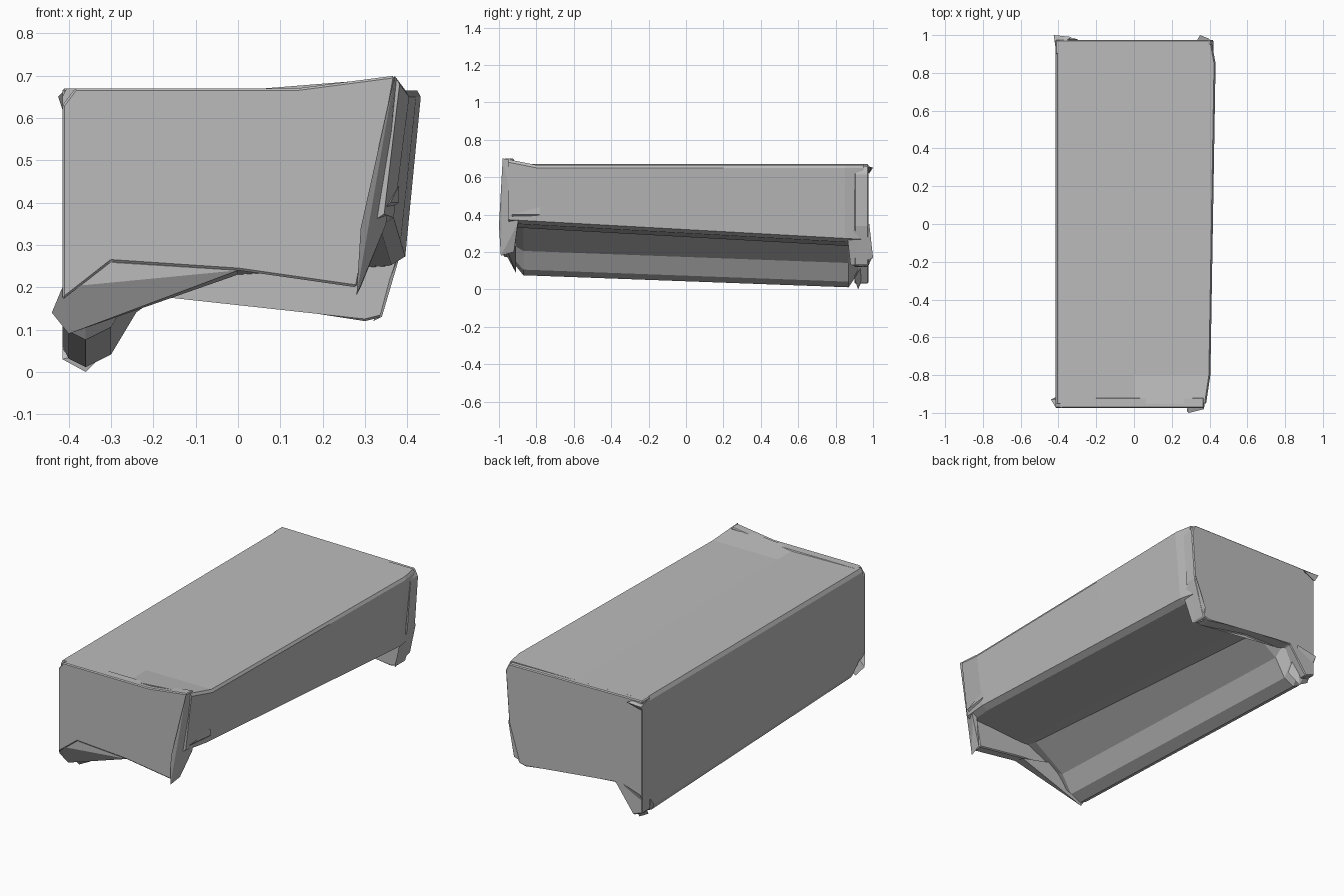
import bpy, bmesh

LEFT, RIGHT, TOP, END = -0.415, 0.42, 0.67, 0.95

default = bpy.data.objects.get("Cube")
if default:
    bpy.data.objects.remove(default, do_unlink=True)

grey = bpy.data.materials.new("plain_grey")
grey.use_nodes = True
grey.diffuse_color = (0.5, 0.5, 0.5, 1)
shader = grey.node_tree.nodes["Principled BSDF"]
shader.inputs["Base Color"].default_value = grey.diffuse_color


def finish(name, bm, bevel=0):
    """Turn a bmesh into a named grey object with an optional chamfer."""
    bmesh.ops.recalc_face_normals(bm, faces=bm.faces)
    mesh = bpy.data.meshes.new(name)
    bm.to_mesh(mesh)
    bm.free()
    mesh.materials.append(grey)
    part = bpy.data.objects.new(name, mesh)
    bpy.context.collection.objects.link(part)
    if bevel:
        chamfer = part.modifiers.new("chamfer", "BEVEL")
        chamfer.width = bevel
        chamfer.segments = 1


def loft(name, outline, stations, place, bevel=0):
    """Closed solid: the outline is placed at every station, then skinned."""
    bm = bmesh.new()
    rings = [[bm.verts.new(place(x, z, station)) for x, z in outline]
             for station in stations]
    for ring, following in zip(rings, rings[1:]):
        for i in range(len(ring)):
            bm.faces.new((ring[i - 1], ring[i], following[i], following[i - 1]))
    caps = [bm.faces.new(rings[0]), bm.faces.new(rings[-1])]
    bmesh.ops.triangulate(bm, faces=caps)
    finish(name, bm, bevel)


def fold(name, *points):
    """Crumpled flap: the convex hull of a few points."""
    bm = bmesh.new()
    corners = [bm.verts.new(point) for point in points]
    hull = bmesh.ops.convex_hull(bm, input=corners)
    loose = [v for v in hull["geom_interior"] if isinstance(v, bmesh.types.BMVert)]
    bmesh.ops.delete(bm, geom=loose, context="VERTS")
    finish(name, bm)


# Upper box: the underside falls to the back, the open side leans and widens
# to the back, and its front top corner is pulled up and in
def place_body(x, z, y):
    if x > 0.1:
        x += y / 60 - (TOP - z) / 9
        if abs(y) == END:
            x -= 0.02
            if y < 0 and z > 0.5:
                z += 0.03
    if z < 0.5:
        z -= y / 18
    return x, y, z


loft("body",
     [(LEFT, 0.3), (0, 0.28), (RIGHT - 0.03, 0.3), (RIGHT, 0.32),
      (RIGHT, TOP - 0.02), (RIGHT - 0.01, TOP - 0.005), (0, TOP - 0.005),
      (LEFT + 0.01, TOP), (LEFT, TOP - 0.02)],
     [-END, -0.8, 0.2, 0.85, END], place_body)


# Faceted beam under the closed side: it tilts down to the back
# and both of its ends are drawn up into the box
def place_beam(x, z, y):
    z += (0.9 - y) / 27
    squeeze = max(0, abs(y) - 0.87) * 5
    return x, y, z + (0.32 - z) * squeeze


loft("under_beam",
     [(LEFT, 0.3), (LEFT, 0.06), (-0.4, 0.03), (-0.36, 0.01), (-0.3, 0.04),
      (-0.24, 0.14), (-0.05, 0.27), (-0.05, 0.3)],
     [-0.93, -0.87, 0.87, END], place_beam)


# End panels: thick sheets with a sagging lower edge
def place_panel(x, z, y):
    return x, y, z


loft("front_panel",
     [(LEFT, 0.17), (-0.3, 0.26), (0, 0.24), (0.28, 0.2),
      (0.37, 0.7), (0.14, TOP), (LEFT + 0.03, TOP), (LEFT, TOP - 0.04)],
     [-0.975, -0.92], place_panel, 0.005)
loft("back_panel",
     [(LEFT, 0.05), (-0.36, 0.03), (-0.25, 0.18), (0, 0.18), (0.3, 0.12),
      (0.34, 0.13), (0.4, 0.34), (0.42, 0.62), (0.4, TOP - 0.01),
      (LEFT, TOP)],
     [0.9, 0.975], place_panel, 0.005)

# Folded corners on the open side
fold("front_corner_fold",
     (0.28, -0.99, 0.18), (0.29, -1, 0.34), (0.37, -0.98, 0.7),
     (0.29, -0.92, 0.2), (0.35, -0.9, 0.35), (0.39, -0.85, TOP))
fold("back_corner_fold",
     (0.32, END, 0.12), (0.35, 1, 0.17), (0.4, 0.98, 0.35),
     (0.34, 0.88, 0.13), (0.39, 0.86, 0.3))
fold("side_fold",
     (0.32, -0.93, 0.36), (0.36, -0.93, 0.4),
     (0.38, -0.78, 0.4), (0.38, -0.78, 0.44))

# Sloping fin from the front panel down to the beam
fold("front_fin",
     (-0.44, -0.93, 0.14), (-0.4, -0.91, 0.09), (-0.32, -0.97, 0.26),
     (0, -0.97, 0.24), (-0.27, -0.91, 0.14), (0, -0.91, 0.23),
     (LEFT, -0.97, 0.2), (-0.3, -0.91, 0.3))

# Small pinched tips on the closed side at the back
fold("back_top_tip",
     (-0.425, 1, TOP - 0.02), (LEFT, 0.98, 0.62), (LEFT, 0.93, TOP - 0.01),
     (-0.33, 0.99, TOP - 0.02), (-0.36, 0.97, TOP - 0.01))
fold("back_low_tip",
     (LEFT, 0.92, 0.03), (-0.36, 0.92, 0), (LEFT, 0.99, 0.16),
     (-0.3, 0.98, 0.19), (-0.3, 0.9, 0.06))
